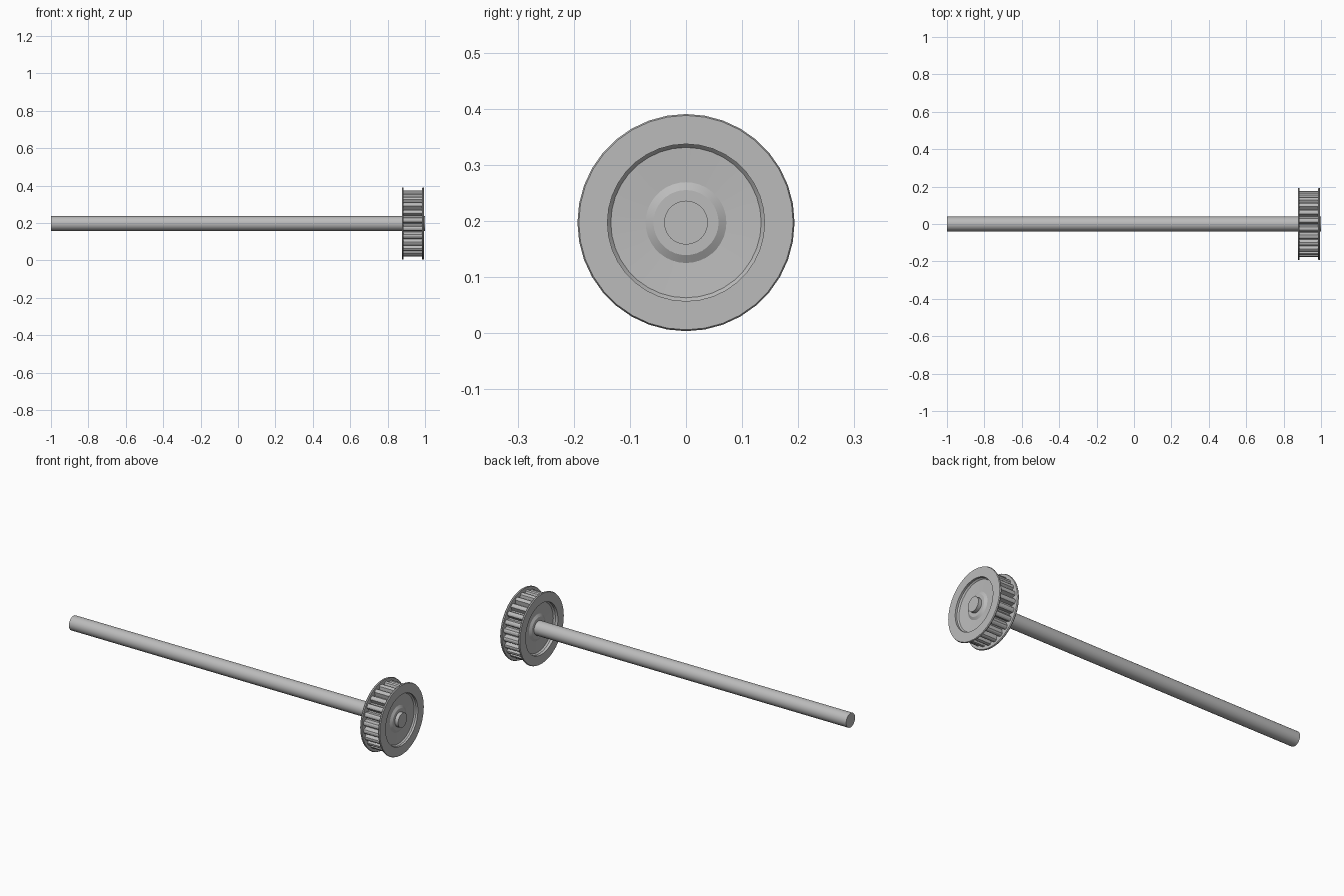
import bpy, bmesh, math

cube = bpy.data.objects.get("Cube")
if cube:
    bpy.data.objects.remove(cube)

AXIS_Z = 0.197      # height of the shaft axis
TEETH = 24

steel = bpy.data.materials.new("grey steel")
steel.use_nodes = True
steel.diffuse_color = (0.5, 0.5, 0.5, 1)
steel.node_tree.nodes["Principled BSDF"].inputs["Base Color"].default_value = steel.diffuse_color


def finish(name, bm, smooth=True):
    bmesh.ops.recalc_face_normals(bm, faces=bm.faces[:])
    mesh = bpy.data.meshes.new(name)
    bm.to_mesh(mesh)
    bm.free()
    obj = bpy.data.objects.new(name, mesh)
    obj.location.z = AXIS_Z
    mesh.materials.append(steel)
    bpy.context.collection.objects.link(obj)
    if smooth:
        bpy.ops.object.select_all(action='DESELECT')
        obj.select_set(True)
        bpy.context.view_layer.objects.active = obj
        bpy.ops.object.shade_smooth_by_angle(angle=math.radians(25))
    return obj


def ring(bm, x, radii):
    """Loop of vertices around the x axis, one per radius."""
    n = len(radii)
    return [bm.verts.new((x, r * math.cos(math.tau * i / n), r * math.sin(math.tau * i / n)))
            for i, r in enumerate(radii)]


def skin(bm, a, b):
    n = len(a)
    for i in range(n):
        bm.faces.new((a[i], a[(i + 1) % n], b[(i + 1) % n], b[i]))


def lathe(name, profile, sides, closed=False):
    """Revolve (x, radius) points about the axis; open profiles get end caps."""
    bm = bmesh.new()
    loops = [ring(bm, x, [r] * sides) for x, r in profile]
    for a, b in zip(loops, loops[1:]):
        skin(bm, a, b)
    if closed:
        skin(bm, loops[-1], loops[0])
    else:
        bm.faces.new(loops[0])
        bm.faces.new(loops[-1])
    return finish(name, bm)


# Long shaft through the pulley
lathe("shaft", [(-1, 0.039), (1, 0.039)], 40)

# Web and hub: shallow dish on both sides
lathe("web", [(0.884, 0.146), (0.900, 0.134), (0.904, 0.072), (0.896, 0.058), (0.896, 0.038),
              (0.980, 0.038), (0.980, 0.058), (0.972, 0.072), (0.976, 0.134), (0.990, 0.146)],
      36, closed=True)

# Flanges either side of the belt track
for name, outer, inner in (("inner_flange", 0.876, 0.886), ("outer_flange", 0.995, 0.985)):
    lathe(name, [(outer, 0.140), (outer, 0.191), ((outer + inner) / 2, 0.1935),
                 (inner, 0.191), (inner, 0.140)], 36, closed=True)

# Toothed belt track: root, flank and tip radii repeated around the rim
bm = bmesh.new()
pattern = [0.152, 0.152, 0.174, 0.177, 0.177, 0.174]
left = ring(bm, 0.884, pattern * TEETH)
right = ring(bm, 0.988, pattern * TEETH)
bore_left = ring(bm, 0.884, [0.140] * len(left))
bore_right = ring(bm, 0.988, [0.140] * len(left))
for a, b in ((left, right), (right, bore_right), (bore_right, bore_left), (bore_left, left)):
    skin(bm, a, b)
finish("toothed_rim", bm, smooth=False)
